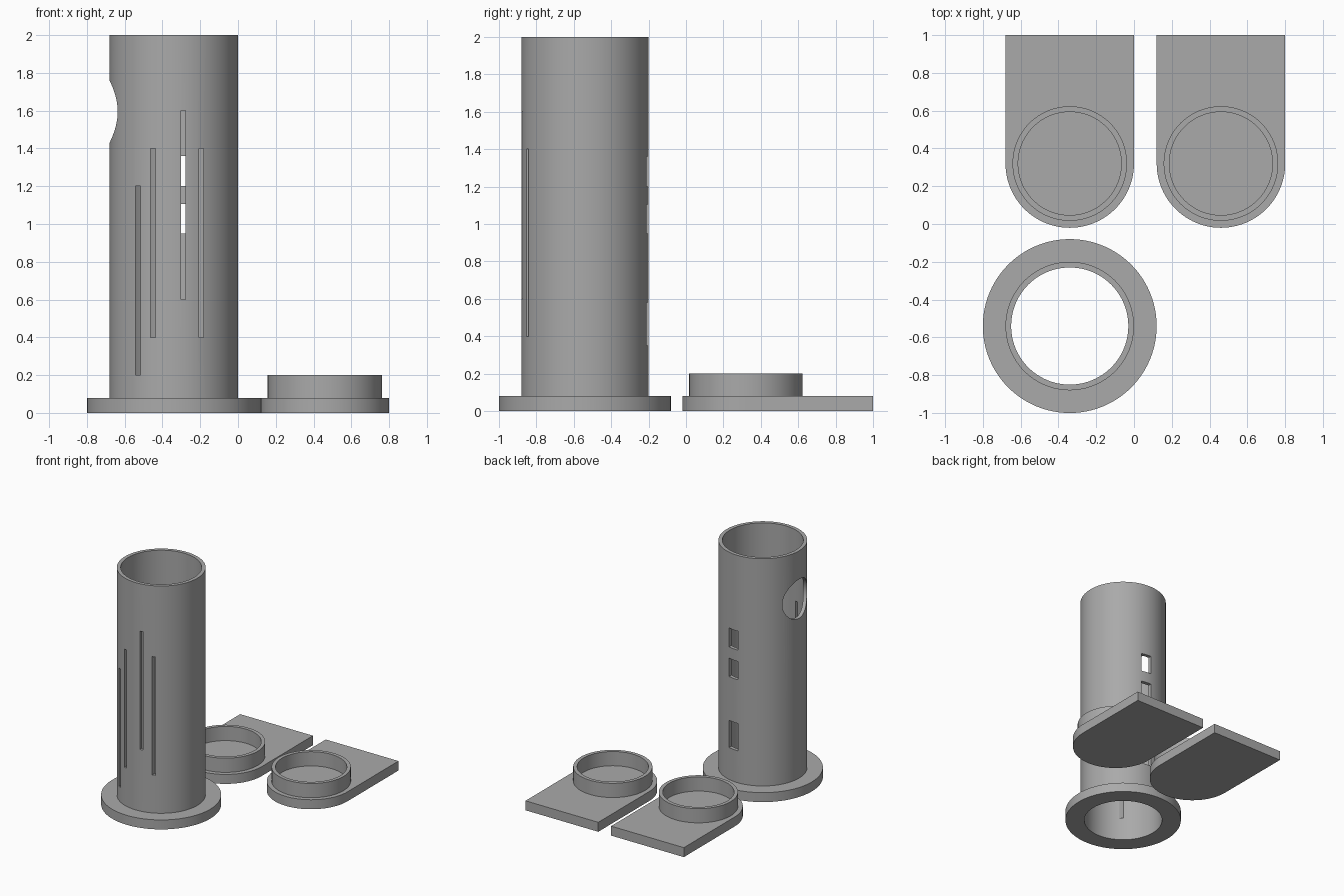
import bpy, bmesh, math
from mathutils import Matrix, Vector

default = bpy.data.objects.get("Cube")
if default:
    bpy.data.objects.remove(default, do_unlink=True)

SEGMENTS = 96
BASE = 0.08                      # thickness of flange and plates
TUBE = Vector((-0.34, -0.54, 0))

grey = bpy.data.materials.new("plain grey")
grey.use_nodes = True
colour = (0.4, 0.4, 0.4, 1)
grey.diffuse_color = colour
grey.node_tree.nodes["Principled BSDF"].inputs["Base Color"].default_value = colour


def make_object(name, bm, location=(0, 0, 0)):
    bmesh.ops.recalc_face_normals(bm, faces=bm.faces)
    mesh = bpy.data.meshes.new(name)
    bm.to_mesh(mesh)
    bm.free()
    mesh.materials.append(grey)
    obj = bpy.data.objects.new(name, mesh)
    obj.location = location
    bpy.context.collection.objects.link(obj)
    return obj


def select_only(obj):
    bpy.ops.object.select_all(action='DESELECT')
    obj.select_set(True)
    bpy.context.view_layer.objects.active = obj


def smooth(obj):
    select_only(obj)
    bpy.ops.object.shade_smooth_by_angle(angle=math.radians(30))


def lathe(name, profile, location):
    """Turn a closed (radius, height) profile around the z axis."""
    bm = bmesh.new()
    verts = [bm.verts.new((r, 0, z)) for r, z in profile]
    edges = [bm.edges.new((verts[i - 1], verts[i])) for i in range(len(verts))]
    bmesh.ops.spin(bm, geom=verts + edges, axis=(0, 0, 1), cent=(0, 0, 0),
                   angle=math.tau, steps=SEGMENTS, use_merge=True)
    bmesh.ops.remove_doubles(bm, verts=bm.verts, dist=1e-5)
    return make_object(name, bm, location)


def add_box(bm, low, high):
    low, high = Vector(low), Vector(high)
    matrix = Matrix.Translation((low + high) / 2) @ Matrix.Diagonal((*(high - low), 1))
    bmesh.ops.create_cube(bm, size=1, matrix=matrix)


# Upright tube with its foot flange
tube = lathe("flanged_tube", [(0.31, 0), (0.46, 0), (0.46, BASE),
                              (0.34, BASE), (0.34, 2), (0.31, 2)], TUBE)

# Openings: tall front slots, rear windows and a round side hole
cuts = bmesh.new()
for x, bottom in ((-0.53, 0.2), (-0.45, 0.4), (-0.29, 0.6), (-0.195, 0.4)):
    add_box(cuts, (x - 0.0125, -1, bottom), (x + 0.0125, -0.7, bottom + 1))
for bottom, top in ((0.35, 0.58), (0.95, 1.105), (1.2, 1.36)):
    add_box(cuts, (-0.345, -0.4, bottom), (-0.255, -0.1, top))
bmesh.ops.create_cone(cuts, cap_ends=True, segments=64, radius1=0.165, radius2=0.165,
                      depth=0.4, matrix=Matrix.Translation((-0.7, TUBE.y, 1.595))
                      @ Matrix.Rotation(math.pi / 2, 4, 'Y'))
cutter = make_object("opening_cutter", cuts)
cutter.hide_render = True
boolean = tube.modifiers.new("openings", 'BOOLEAN')
boolean.operation = 'DIFFERENCE'
boolean.solver = 'EXACT'
boolean.object = cutter
select_only(tube)
bpy.ops.object.modifier_apply(modifier=boolean.name)
bpy.data.objects.remove(cutter, do_unlink=True)
smooth(tube)


# Two end plates, rounded at the front, each with a raised collar
def end_plate(side, x):
    centre = (x, 0.32, 0)
    radius, length = 0.34, 0.68
    bm = bmesh.new()
    arc = [math.pi + math.pi * i / (SEGMENTS // 2) for i in range(SEGMENTS // 2 + 1)]
    outline = [(radius * math.cos(a), radius * math.sin(a)) for a in arc]
    outline += [(radius, length), (-radius, length)]
    face = bm.faces.new([bm.verts.new((px, py, 0)) for px, py in outline])
    top = bmesh.ops.extrude_face_region(bm, geom=[face], use_keep_orig=True)["geom"]
    bmesh.ops.translate(bm, vec=(0, 0, BASE),
                        verts=[v for v in top if isinstance(v, bmesh.types.BMVert)])
    smooth(make_object(side + "_end_plate", bm, centre))
    smooth(lathe(side + "_collar", [(0.273, BASE - 0.01), (0.303, BASE - 0.01),
                                    (0.303, 0.2), (0.273, 0.2)], centre))


end_plate("right", -0.34)
end_plate("left", 0.46)
